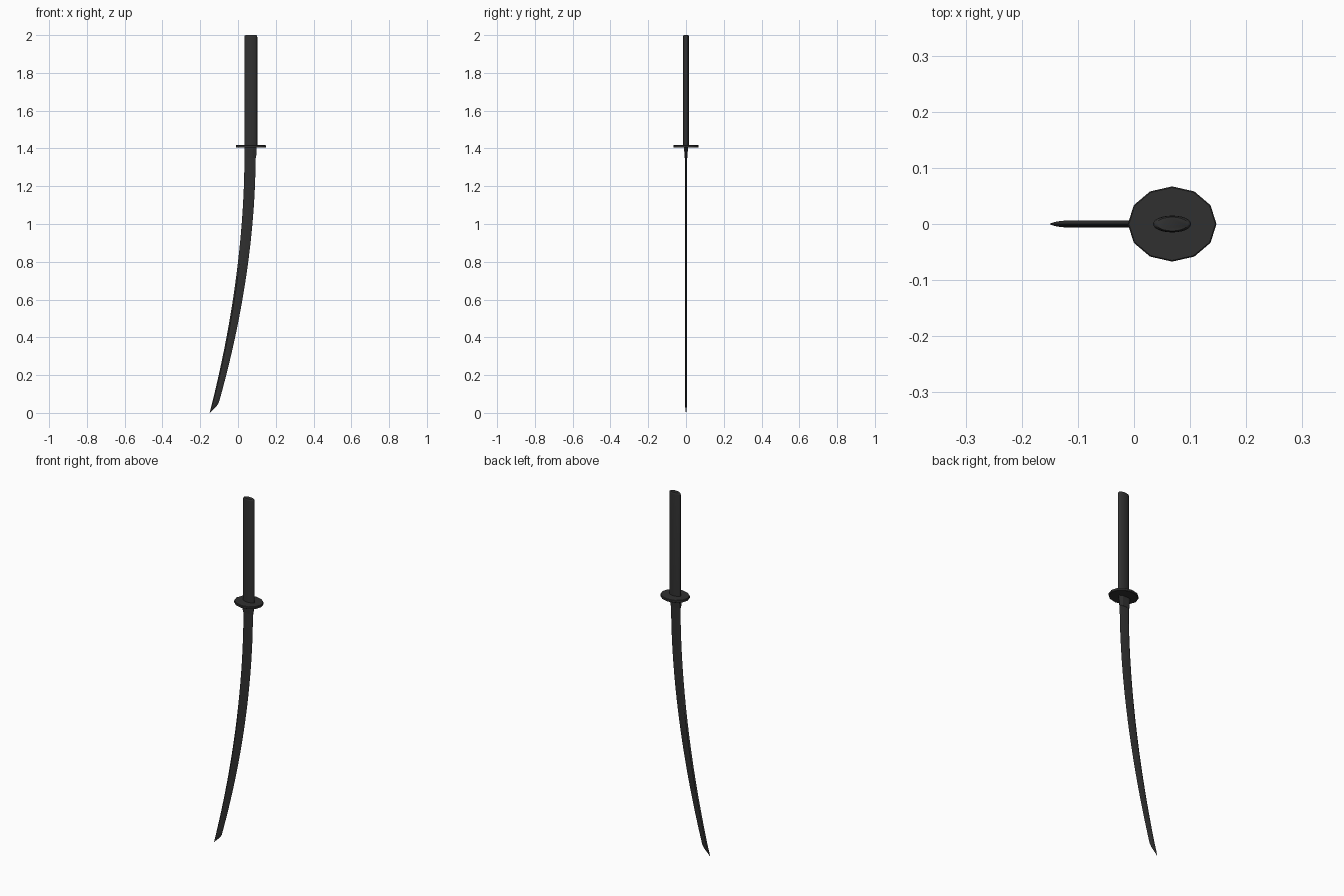
import bpy, bmesh, math

if "Cube" in bpy.data.objects:
    bpy.data.objects.remove(bpy.data.objects["Cube"])

def material(name, value):
    m = bpy.data.materials.new(name)
    m.diffuse_color = (value, value, value, 1)
    m.use_nodes = True
    m.node_tree.nodes["Principled BSDF"].inputs["Base Color"].default_value = m.diffuse_color
    return m

dark = material("dark_metal", 0.03)

def loft(name, rings, smooth=None):
    """Skin a list of equal-length point rings into a closed solid."""
    bm = bmesh.new()
    loops = [[bm.verts.new(p) for p in ring] for ring in rings]
    n = len(loops[0])
    for a, b in zip(loops, loops[1:]):
        for i in range(n):
            j = (i + 1) % n
            bm.faces.new((a[i], a[j], b[j], b[i]))
    bm.faces.new(loops[0][::-1])
    bm.faces.new(loops[-1])
    bmesh.ops.remove_doubles(bm, verts=bm.verts, dist=1e-5)
    bmesh.ops.recalc_face_normals(bm, faces=bm.faces)
    mesh = bpy.data.meshes.new(name)
    bm.to_mesh(mesh)
    bm.free()
    mesh.materials.append(dark)
    ob = bpy.data.objects.new(name, mesh)
    bpy.context.collection.objects.link(ob)
    if smooth:
        bpy.ops.object.select_all(action='DESELECT')
        ob.select_set(True)
        bpy.context.view_layer.objects.active = ob
        bpy.ops.object.shade_smooth_by_angle(angle=math.radians(smooth))
    return ob

def ellipse(cx, rx, ry, z, n):
    return [(cx + rx * math.cos(2 * math.pi * i / n),
             ry * math.sin(2 * math.pi * i / n), z) for i in range(n)]

CX = 0.068

# Handle: oval grip with a softly rounded pommel
loft("handle", [ellipse(CX, 0.034 * s, 0.015 * s, z, 24) for z, s in
                ((1.412, 1), (1.99, 1), (1.997, 0.95), (2.0, 0.82))], 40)

# Guard: twelve-sided oval disc
loft("guard", [ellipse(CX, 0.079 - d, 0.067 - d, z, 12) for z, d in
               ((1.404, 0.002), (1.406, 0), (1.416, 0), (1.418, 0.002))], 35)

# Collar: tapered wedge sleeve below the guard
def collar_ring(z, x0, x1, h):
    return [(x0, -h * 0.8, z), (x0 + 0.01, -h, z), (x1 - 0.02, -h, z), (x1, -0.002, z),
            (x1, 0.002, z), (x1 - 0.02, h, z), (x0 + 0.01, h, z), (x0, h * 0.8, z)]
loft("collar", [collar_ring(1.35, 0.034, 0.096, 0.007),
                collar_ring(1.408, 0.034, 0.099, 0.011)])

# Blade: curved, spine on the inner (left) side, edge on the outer side
def spine_x(z):
    return 0.034 - 0.184 * max(0, (1.35 - z) / 1.35) ** 1.88
def edge_x(z):
    return 0.093 - 0.21 * max(0, (1.35 - z) / 1.35) ** 1.88

def blade_ring(zs, ze, h=0.0058):
    xs, xe = spine_x(zs), edge_x(ze)
    def at(t, y):
        return (xs + (xe - xs) * t, y, zs + (ze - zs) * t)
    return [at(0, 0), at(0.16, -h), at(0.55, -h), at(1, 0), at(0.55, h), at(0.16, h)]

rings = [blade_ring(1.40, 1.40)]
for i in range(25):
    t = i / 24
    rings.append(blade_ring(1.36 - 1.28 * t, 1.36 - 1.305 * t))
# Point: edge sweeps in to the spine
def tip_ring(zs, xe, ze, h):
    xs = spine_x(zs)
    return [(xs + (xe - xs) * t, y, zs + (ze - zs) * t) for t, y in
            ((0, 0), (0.16, -h), (0.55, -h), (1, 0), (0.55, h), (0.16, h))]
rings += [tip_ring(0.05, -0.113, 0.036, 0.005), tip_ring(0.025, -0.132, 0.018, 0.0035),
          tip_ring(0.0, -0.1497, 0.0, 0.0005)]
loft("blade", rings, 20)
